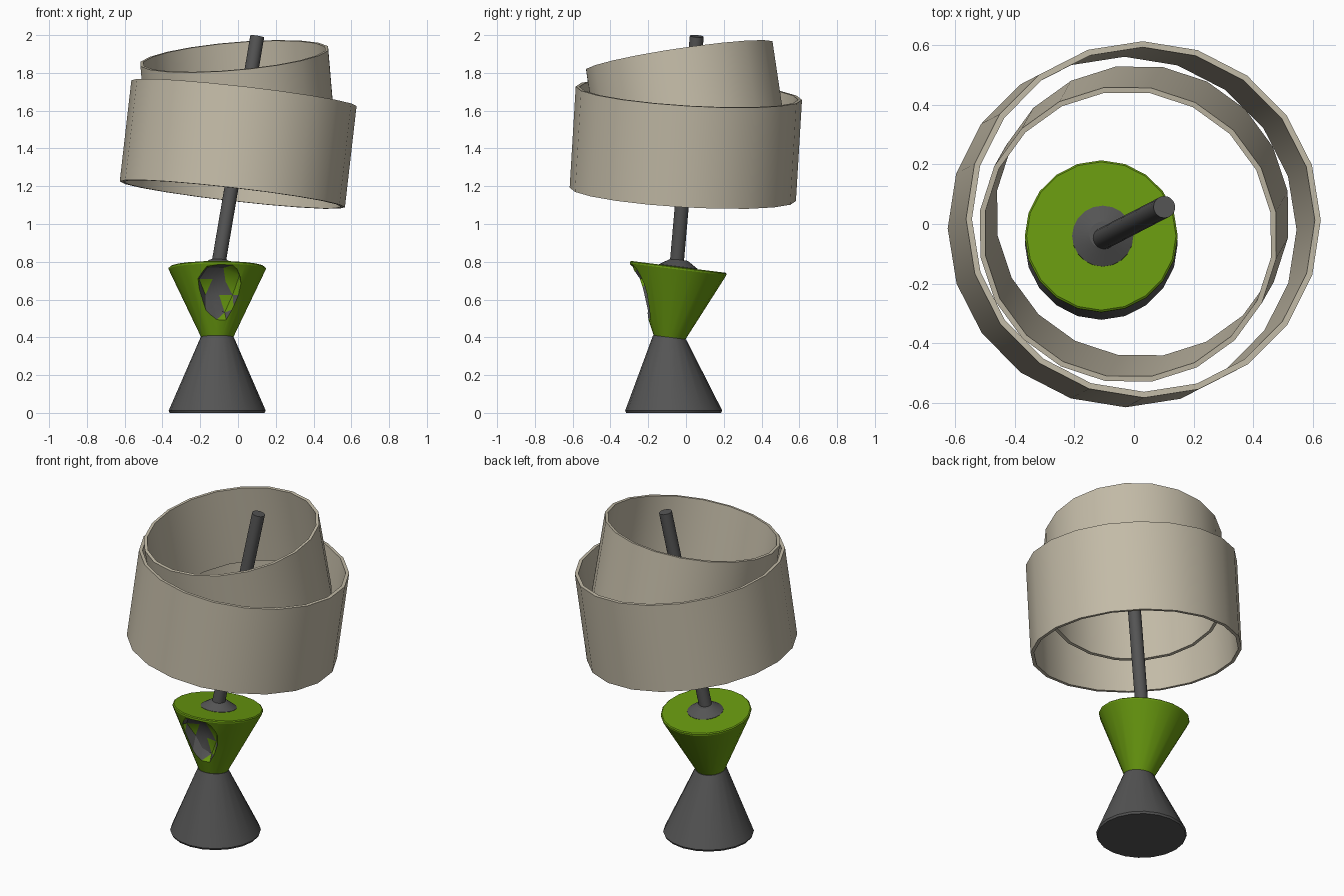
import bpy, math, random
from mathutils import Vector

if "Cube" in bpy.data.objects:
    bpy.data.objects.remove(bpy.data.objects["Cube"])

random.seed(4)


def material(name, rgb):
    m = bpy.data.materials.new(name)
    m.diffuse_color = (*rgb, 1)
    m.use_nodes = True
    m.node_tree.nodes["Principled BSDF"].inputs["Base Color"].default_value = m.diffuse_color
    return m


DARK = material("dark_grey", (0.09, 0.09, 0.09))
GREEN = material("green", (0.14, 0.32, 0.005))
FABRIC = material("fabric", (0.55, 0.50, 0.39))


def loft(name, rings, mat, sides=20, phase=0, tube=False):
    """Skin rings of (centre, normal, radius); cap the ends or close into a tube wall."""
    verts, faces = [], []
    for c, n, r in rings:
        q = Vector((0, 0, 1)).rotation_difference(Vector(n).normalized())
        for i in range(sides):
            a = math.tau * i / sides + phase
            verts.append(Vector(c) + q @ Vector((r * math.cos(a), r * math.sin(a), 0)))
    k = len(rings)
    for j in range(k if tube else k - 1):
        for i in range(sides):
            n, jn = (i + 1) % sides, (j + 1) % k
            faces.append((j * sides + i, j * sides + n, jn * sides + n, jn * sides + i))
    if not tube:
        faces.append(tuple(reversed(range(sides))))
        faces.append(tuple(range((k - 1) * sides, k * sides)))
    me = bpy.data.meshes.new(name)
    me.from_pydata(verts, [], faces)
    me.materials.append(mat)
    ob = bpy.data.objects.new(name, me)
    bpy.context.collection.objects.link(ob)
    return ob


def smooth(ob):
    bpy.ops.object.select_all(action='DESELECT')
    ob.select_set(True)
    bpy.context.view_layer.objects.active = ob
    bpy.ops.object.shade_smooth_by_angle(angle=math.radians(25))


def along(start, axis, profile):
    """Turn (radius, distance) pairs into rings along a tilted axis."""
    s, a = Vector(start), Vector(axis).normalized()
    return [(s + a * d, a, r) for r, d in profile]


UP = (0, 0, 1)
LEAN = (0, 0.125, 1)

# Lower cone of the stand
smooth(loft("base_cone", [((-0.11, -0.065, 0), UP, 0.251),
                          ((-0.11, -0.065, 0.012), UP, 0.257),
                          ((-0.11, -0.087, 0.40), LEAN, 0.088)], DARK))

# Upper green cone, leaning back a little
cone = loft("upper_cone", along((-0.11, -0.087, 0.40), LEAN,
            [(0.085, 0), (0.257, 0.362), (0.257, 0.371), (0.251, 0.376)]), GREEN)
cone.data.materials.append(DARK)

# Jagged rock-like cutter breaks the front of the green cone
bpy.ops.mesh.primitive_ico_sphere_add(subdivisions=2, radius=1)
cutter = bpy.context.object
cutter.hide_render = True
cutter.data.materials.append(GREEN)
cutter.data.materials.append(DARK)
for v in cutter.data.vertices:
    p = v.co * random.uniform(0.84, 1.12)
    p = Vector((p.x * (0.125 + 0.03 * p.z), p.y * 0.13, p.z * 0.175))
    v.co = p + Vector((-0.10, -0.275 - 0.12 * p.z, 0.625))
for f in cutter.data.polygons:
    f.material_index = int(random.random() < 0.45)

bpy.context.view_layer.update()
cut = cone.modifiers.new("break", 'BOOLEAN')
cut.operation, cut.solver, cut.object = 'DIFFERENCE', 'EXACT', cutter
cut.material_mode = 'TRANSFER'
bpy.ops.object.select_all(action='DESELECT')
cone.select_set(True)
bpy.context.view_layer.objects.active = cone
bpy.ops.object.modifier_apply(modifier=cut.name)
bpy.data.objects.remove(cutter)
smooth(cone)

# Collar where the pole leaves the cone
smooth(loft("collar", along((-0.105, -0.042, 0.763), LEAN,
            [(0.103, 0), (0.103, 0.012), (0.055, 0.042), (0.045, 0.048)]), DARK))

# Slanted pole
pole_start, pole_end = Vector((-0.105, -0.05, 0.78)), Vector((0.102, 0.057, 1.994))
pole_axis = pole_end - pole_start
smooth(loft("pole", along(pole_start, pole_axis,
            [(0.037, 0), (0.037, pole_axis.length)]), DARK))


# Two open shade drums tilted against each other
def drum(name, bottom, axis, radius, height, wall, phase):
    profile = [(radius, 0), (radius, height), (radius - wall, height), (radius - wall, 0)]
    smooth(loft(name, along(bottom, axis, profile), FABRIC, phase=phase, tube=True))


drum("outer_shade", (-0.03, -0.017, 1.157), (0.115, 0.06, 1), 0.60, 0.54, 0.02, 0)
drum("inner_shade", (0.02, 0.035, 1.42), (-0.085, -0.15, 1), 0.505, 0.475, 0.018, math.radians(9))
